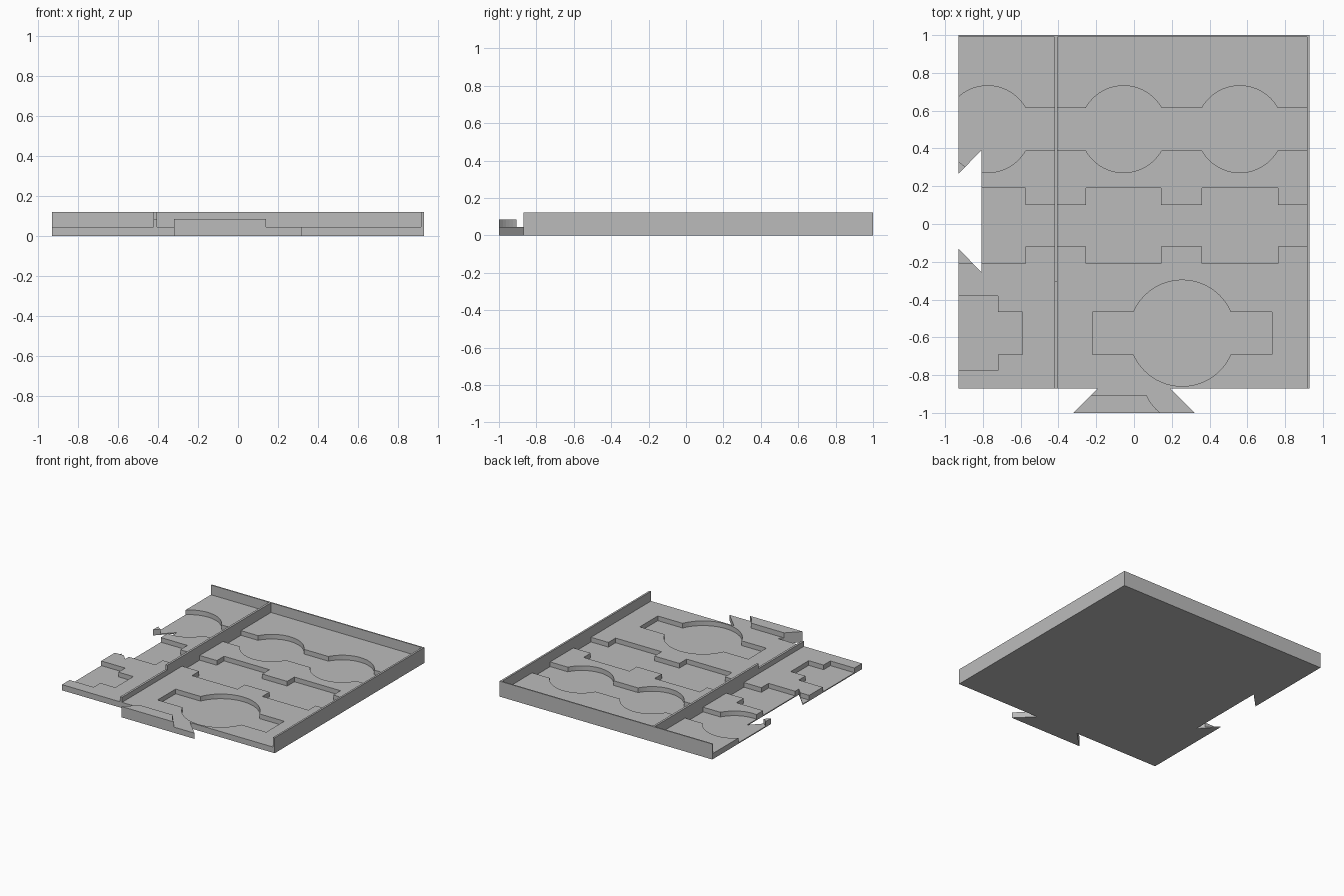
import bpy, bmesh, math

cube = bpy.data.objects.get("Cube")
if cube:
    bpy.data.objects.remove(cube, do_unlink=True)

grey = bpy.data.materials.new("plain_grey")
grey.use_nodes = True
colour = (0.5, 0.5, 0.5, 1)
grey.diffuse_color = colour
grey.node_tree.nodes["Principled BSDF"].inputs["Base Color"].default_value = colour

FLOOR, PLATE, STEP, WALL = 0.008, 0.045, 0.085, 0.122


def prism(name, outline, z0, z1):
    """Upright solid from a counter-clockwise outline."""
    bm = bmesh.new()
    face = bm.faces.new([bm.verts.new((x, y, z0)) for x, y in outline])
    top = bmesh.ops.extrude_face_region(bm, geom=[face])["geom"]
    bmesh.ops.translate(bm, vec=(0, 0, z1 - z0),
                        verts=[g for g in top if isinstance(g, bmesh.types.BMVert)])
    bmesh.ops.recalc_face_normals(bm, faces=bm.faces)
    mesh = bpy.data.meshes.new(name)
    bm.to_mesh(mesh)
    bm.free()
    mesh.materials.append(grey)
    obj = bpy.data.objects.new(name, mesh)
    bpy.context.collection.objects.link(obj)
    return obj


def rect(x0, x1, y0, y1):
    return [(x0, y0), (x1, y0), (x1, y1), (x0, y1)]


def disc(cx, cy, r, n=64):
    return [(cx + r * math.cos(2 * math.pi * i / n),
             cy + r * math.sin(2 * math.pi * i / n)) for i in range(n)]


def cut(target, outline, z0):
    """Remove a prism from the target, from z0 upwards."""
    cutter = prism("cutter", outline, z0, 0.3)
    cutter.hide_render = True
    mod = target.modifiers.new("cut", "BOOLEAN")
    mod.operation = "DIFFERENCE"
    mod.solver = "EXACT"
    mod.object = cutter
    bpy.context.view_layer.objects.active = target
    bpy.ops.object.modifier_apply(modifier=mod.name)
    bpy.data.objects.remove(cutter, do_unlink=True)


# Base plate with a dovetail socket in the left edge
base = prism("base_plate", [
    (-0.93, -0.87), (0.915, -0.87), (0.915, 0.99), (-0.93, 0.99),
    (-0.93, 0.265), (-0.808, 0.39), (-0.808, -0.255), (-0.93, -0.13)], 0, PLATE)

# Row of round pockets joined by a channel
cut(base, rect(-0.775, 1.1, 0.39, 0.615), FLOOR)
for cx in (-0.775, -0.055, 0.56):
    cut(base, disc(cx, 0.502, 0.23), FLOOR)

# Row of square pockets joined by a channel
cut(base, rect(-1.1, 1.1, -0.12, 0.10), FLOOR)
for x0, x1 in ((-1.1, -0.575), (-0.255, 0.142), (0.36, 0.763)):
    cut(base, rect(x0, x1, -0.21, 0.19), FLOOR)

# Front pockets: a stepped one open to the edge, and a round one with two arms
cut(base, rect(-1.1, -0.72, -0.775, -0.38), FLOOR)
cut(base, rect(-0.8, -0.59, -0.69, -0.465), FLOOR)
cut(base, rect(-0.22, 0.73, -0.69, -0.465), FLOOR)
cut(base, disc(0.255, -0.578, 0.281), FLOOR)

# Outer walls
prism("right_wall", rect(0.915, 0.93, -0.87, 1.0), 0, WALL)
prism("back_wall", rect(-0.93, 0.915, 0.99, 1.0), 0, WALL)

# Divider, lower at its front end
prism("divider_rear", rect(-0.422, -0.405, -0.305, 0.99), FLOOR / 2, WALL)
prism("divider_front", rect(-0.422, -0.405, -0.87, -0.305), PLATE, STEP)

# Dovetail tab with a raised block scooped by an arc
prism("dovetail_tab", [(-0.32, -1), (0.32, -1), (0.19, -0.87), (-0.19, -0.87)], 0, PLATE)
block = prism("tab_block", [(-0.32, -1), (0.2, -1), (0.2, -0.905), (-0.225, -0.905)],
              PLATE, STEP)
cut(block, disc(0.28, -0.815, 0.232), 0)
